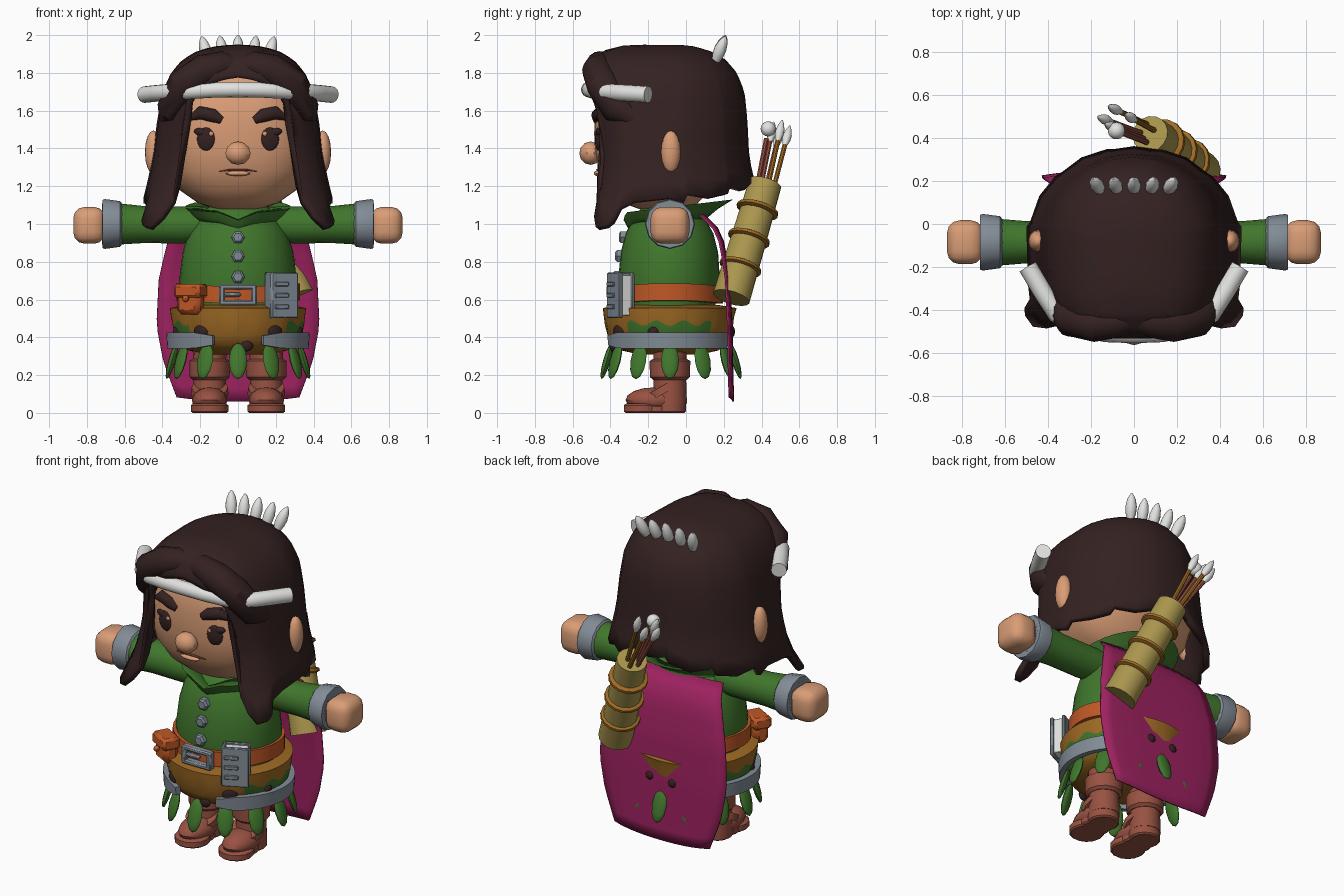
import bpy, bmesh, math
from math import sin, cos, radians, pi, copysign
from mathutils import Vector, Matrix, Euler

old = bpy.data.objects.get("Cube")
if old:
    bpy.data.objects.remove(old, do_unlink=True)


def material(name, r, g, b):
    col = [(c / 255 / 12.92 if c < 11 else ((c / 255 + 0.055) / 1.055) ** 2.4) for c in (r, g, b)] + [1]
    m = bpy.data.materials.new(name)
    m.use_nodes = True
    m.diffuse_color = col
    m.node_tree.nodes["Principled BSDF"].inputs["Base Color"].default_value = col
    return m


HAIR = material("dark brown", 52, 33, 33)
SKIN = material("skin", 218, 157, 118)
GREEN = material("leaf green", 64, 118, 44)
BONE = material("bone white", 226, 226, 224)
STEEL = material("steel grey", 130, 140, 150)
ORANGE = material("orange leather", 192, 88, 38)
GOLD = material("golden brown", 158, 106, 36)
CAPE = material("magenta cloth", 158, 34, 96)
BOOT = material("red brown leather", 152, 82, 66)
TAN = material("olive tan", 170, 150, 78)
CY = -0.085  # depth of the body axis
made = []


def finish(name, bm, *mats):
    bmesh.ops.recalc_face_normals(bm, faces=bm.faces)
    me = bpy.data.meshes.new(name)
    bm.to_mesh(me)
    bm.free()
    for m in mats:
        me.materials.append(m)
    ob = bpy.data.objects.new(name, me)
    bpy.context.collection.objects.link(ob)
    made.append(ob)
    return ob


def bridge(bm, rows, loop=True, caps=True):
    n = len(rows[0])
    for r0, r1 in zip(rows, rows[1:]):
        for i in range(n if loop else n - 1):
            j = (i + 1) % n
            bm.faces.new((r0[i], r0[j], r1[j], r1[i]))
    if caps:
        bm.faces.new(rows[0])
        bm.faces.new(rows[-1])


def section(a, w, yf, yb, nf=2.0, nb=2.0):
    """Point on a rounded outline; angle 0 is the front."""
    s, c = sin(a), cos(a)
    n = nf if c > 0 else nb
    depth = CY - yf if c > 0 else yb - CY
    return (copysign(abs(s) ** (2 / n), s) * w, CY - copysign(abs(c) ** (2 / n), c) * depth)


def loft(name, rings, *mats, seg=32, nf=2.0, caps=True, warp=lambda x, y, z: 0):
    bm = bmesh.new()
    rows = []
    for z, w, yf, yb in rings:
        outline = [section(2 * pi * i / seg, w, yf, yb, nf) for i in range(seg)]
        rows.append([bm.verts.new((x, y, z + warp(x, y, z))) for x, y in outline])
    bridge(bm, rows, caps=caps)
    return finish(name, bm, *mats)


def tube(name, pts, radii, mat, seg=12):
    bm = bmesh.new()
    pts = [Vector(p) for p in pts]
    rows = []
    for i, p in enumerate(pts):
        q = (pts[min(i + 1, len(pts) - 1)] - pts[max(i - 1, 0)]).to_track_quat('Z', 'Y')
        rows.append([bm.verts.new(p + q @ Vector((cos(t), sin(t), 0)) * radii[i])
                     for t in (2 * pi * k / seg for k in range(seg))])
    bridge(bm, rows)
    return finish(name, bm, mat)


def place(loc, rot, scale):
    return Matrix.LocRotScale(Vector(loc), Euler(rot), Vector(scale))


def ball(name, loc, scale, mat, rot=(0, 0, 0), seg=16):
    bm = bmesh.new()
    bmesh.ops.create_uvsphere(bm, u_segments=seg, v_segments=max(6, seg // 2), radius=1)
    bm.transform(place(loc, rot, scale))
    return finish(name, bm, mat)


def box(name, loc, size, mat, rot=(0, 0, 0), bevel=0.008, segs=1):
    bm = bmesh.new()
    bmesh.ops.create_cube(bm, size=1)
    bm.transform(Matrix.Diagonal((*size, 1)))
    bmesh.ops.bevel(bm, geom=bm.edges[:], offset=bevel, segments=segs, profile=0.5, affect='EDGES')
    bm.transform(place(loc, rot, (1, 1, 1)))
    return finish(name, bm, mat)


def lerp_table(table, z):
    """Interpolate rows (key, values...) listed by falling key."""
    for a, b in zip(table, table[1:]):
        if z >= b[0]:
            t = min(1, max(0, (z - a[0]) / (b[0] - a[0])))
            return [p + (q - p) * t for p, q in zip(a[1:], b[1:])]
    return table[-1][1:]


# Head and face
loft("head", [(1.08, .12, -.25, 0), (1.11, .21, -.33, .06), (1.18, .31, -.41, .13), (1.28, .385, -.46, .2),
              (1.4, .41, -.485, .26), (1.55, .4, -.485, .27), (1.68, .36, -.47, .25), (1.8, .3, -.4, .2),
              (1.88, .15, -.3, .1)], SKIN, nf=2.6)
ball("nose", (0, -.505, 1.375), (.07, .06, .062), SKIN, seg=10)
ball("lower_lip", (0, -.468, 1.268), (.065, .02, .014), SKIN)
tube("mouth_line", [(-.1, -.455, 1.278), (-.04, -.47, 1.287), (.04, -.47, 1.287), (.1, -.455, 1.278)],
     [.003, .006, .006, .003], BOOT, 6)
for s, side in ((1, "left"), (-1, "right")):
    ball(side + "_eye", (s * .168, -.465, 1.45), (.05, .016, .062), HAIR, (0, 0, s * .15))
    ball(side + "_lash", (s * .2, -.462, 1.487), (.034, .014, .02), HAIR, (0, s * -.2, s * .2))
    ball(side + "_eye_glint", (s * .142, -.483, 1.478), (.011, .005, .013), SKIN, seg=8)
    tube(side + "_eyebrow", [(s * .085, -.47, 1.548), (s * .13, -.465, 1.573), (s * .2, -.452, 1.588),
                             (s * .268, -.43, 1.555)], [.022, .037, .036, .008], HAIR)
    ball(side + "_ear", (s * .448, -.08, 1.38), (.045, .052, .115), SKIN)

# Hair shell: columns fall from the crown to a ragged hem that leaves the face open
hair_profile = [(1.95, .01, -.2, -.06), (1.945, .1, -.33, .02), (1.92, .21, -.43, .12), (1.87, .295, -.5, .21),
                (1.8, .355, -.535, .27), (1.7, .4, -.53, .31), (1.55, .428, -.49, .325), (1.35, .452, -.465, .335),
                (1.2, .485, -.485, .37), (1.1, .51, -.52, .38), (.98, .575, -.575, .4)]
hem = [(0, 1.775), (3, 1.765), (8, 1.75), (14, 1.735), (20, 1.7), (26, 1.64), (30, 1.53), (32, 1.12), (38, 1.04),
       (46, .985), (56, .995), (61, 1.02), (65, 1.09), (75, 1.12), (90, 1.14), (99, 1.11), (102, 1.16), (118, 1.14),
       (132, 1.16), (135, 1.2), (150, 1.18), (165, 1.22), (168, 1.25)]
columns = [(-a, z) for a, z in hem[:0:-1]] + hem + [(180, 1.23)]
bm = bmesh.new()
rows = []
for k in range(1, 19):
    row = []
    for a, zb in columns:
        z = 1.95 + (zb - 1.95) * (k / 18) ** 2
        x, y = section(radians(a), *lerp_table(hair_profile, z), 3.4, 2.0)
        row.append(bm.verts.new((x, y, z)))
    rows.append(row)
bridge(bm, rows, caps=False)
bm.faces.new(rows[0])
thick = finish("hair", bm, HAIR).modifiers.new("thickness", 'SOLIDIFY')
thick.thickness = .035
for s, side in ((1, "left"), (-1, "right")):
    tube(side + "_fringe", [(0, -.44, 1.83), (s * .08, -.455, 1.84), (s * .18, -.465, 1.815),
                            (s * .285, -.44, 1.74), (s * .345, -.36, 1.61), (s * .39, -.2, 1.5)],
         [.055, .075, .085, .09, .085, .02], HAIR, 16)

# Bone headband and crown spikes
band = [(.495, -.2, 1.685), (.43, -.31, 1.692), (.36, -.42, 1.698), (.26, -.485, 1.702), (.13, -.51, 1.71)]
path = band + [(0, -.515, 1.712)] + [(-x, y, z) for x, y, z in band[::-1]]
tube("bone_headband", path, [.044] * 3 + [.041] * 5 + [.044] * 3, BONE, 16)
for i in range(-2, 3):
    base, tip = Vector((i * .078, .155, 1.86)), Vector((i * .096, .21, 2 - abs(i) * .004))
    tube("crown_spike", [base.lerp(tip, t) for t in (0, .25, .5, .75, .9, 1)],
         [.02, .03, .032, .025, .015, .004], BONE, 12)

# Torso, collar and buttons
loft("tunic", [(.54, .29, -.34, .15), (.7, .312, -.36, .18), (.85, .293, -.345, .17), (.95, .265, -.32, .145),
               (1.03, .22, -.28, .1), (1.08, .17, -.24, .05), (1.12, .1, -.18, 0)], GREEN)
collar = loft("collar", [(1.0, .2, -.27, .1), (1.05, .25, -.31, .17), (1.09, .28, -.33, .25), (1.085, .2, -.24, .16)],
              GREEN, caps=False,
              warp=lambda x, y, z: .12 * (y - CY) - (.04 * max(0, 1 - abs(x) / .1) if y < CY else 0))
collar.modifiers.new("thickness", 'SOLIDIFY').thickness = .012
for z, y in ((.72, -.36), (.83, -.347), (.93, -.328)):
    tube("button", [(0, y + .02, z), (0, y - .018, z), (0, y - .028, z)], [.036, .036, .024], STEEL, 6)

# Skirt: golden with a green wavy-topped panel on each side
WAVE = .475
skirt = loft("skirt", [(.31, .17, -.25, .08), (.33, .26, -.34, .17), (.36, .31, -.39, .21), (.41, .335, -.415, .235),
                       (WAVE, .35, -.43, .25), (.51, .355, -.435, .255), (.555, .36, -.44, .268),
                       (.57, .29, -.36, .18)], GOLD, GREEN, seg=96,
             warp=lambda x, y, z: .015 * sin(15 * math.atan2(x, CY - y)) if z == WAVE else 0)
for p in skirt.data.polygons:
    if abs(sin(math.atan2(p.center.x, CY - p.center.y))) > .76 and .37 < p.center.z < .46:
        p.material_index = 1
for a, z, r in ((-.62, .43, .045), (.62, .43, .045), (.15, .355, .034), (-1.3, .43, .03), (1.3, .43, .03),
                (pi - .24, .435, .03), (pi + .24, .425, .03)):
    w, yf, yb = lerp_table([(.57, .36, -.44, .27), (.45, .345, -.425, .25), (.36, .31, -.39, .25)], z)
    x, y = section(a, w, yf, yb)
    ball("skirt_spot", (x, y, z), (r, .018, r * .9), HAIR, (0, 0, a), 12)

# Split steel hoop with tapered front ends
for s, side in ((1, "left"), (-1, "right")):
    bm = bmesh.new()
    rows = []
    for k in range(25):
        a = radians(21 + 132 * k / 24)
        h = .042 * min(1, .6 + k / 8)
        row = []
        for d, dz in ((0, -h), (.03, -h), (.035, h), (0, h)):
            x, y = section(a, .345 + d, -.405 - d, .225 + d)
            row.append(bm.verts.new((x * s, y, .384 + dz)))
        rows.append(row)
    bridge(bm, rows)
    finish(side + "_hoop", bm, STEEL)

# Hanging leaves
for i in range(12):
    a = 2 * pi * i / 12
    x, y = section(a, .35, -.42, .262)
    ball("hanging_leaf", (x, y, .275), (.048, .019, .1), GREEN, (-.28, 0, a), 12)

# Belt, buckle, pouch and book
loft("belt", [(.58, .3, -.35, .16), (.58, .328, -.378, .195), (.67, .328, -.378, .195), (.67, .3, -.35, .16)],
     ORANGE, warp=lambda x, y, z: .15 * x * x)
for z in (.583, .668):
    box("buckle_bar", (0, -.393, z), (.2, .045, .028), STEEL)
for x in (-.085, .085):
    box("buckle_side", (x, -.393, .626), (.03, .045, .11), STEEL)
box("buckle_pin", (-.03, -.395, .626), (.09, .03, .024), STEEL)
turn = (0, 0, -.5)
box("pouch", (-.25, -.34, .59), (.14, .09, .14), ORANGE, turn, .025)
box("pouch_flap", (-.25, -.342, .645), (.155, .11, .075), ORANGE, turn, .015)
ball("pouch_stud", (-.278, -.398, .605), (.018, .018, .018), ORANGE, seg=8)
out, turn = Vector((sin(.45), -cos(.45), 0)), (0, 0, .45)
book = Vector((.23, -.345, .622))
for d in (-.036, .036):
    box("book_cover", book + out * d, (.155, .02, .24), STEEL, turn, .005)
box("book_pages", book, (.135, .06, .215), BONE, turn, .003)
box("book_spine", book - Vector((cos(.45), sin(.45), 0)) * .07, (.02, .08, .24), STEEL, turn, .006)
for z in (-.06, 0, .06):
    box("book_clasp", book + out * .05 + Vector((-.02, -.008, z)), (.08, .014, .024), STEEL, turn, .004)

# Arms and boots
for s, side in ((1, "left"), (-1, "right")):
    tube(side + "_sleeve", [(s * .12, CY, 1.0), (s * .3, CY, .995), (s * .5, CY, .997), (s * .63, CY, 1.0)],
         [.09, .098, .098, .109], GREEN, 16)
    tube(side + "_cuff", [(s * x, CY, 1) for x in (.612, .624, .705, .718, .719, .69)],
         [.105, .121, .132, .127, .1, .09], STEEL, 12)
    box(side + "_hand", (s * .787, CY, .993), (.17, .205, .195), SKIN, (0, 0, 0), .06, 3)
    x = s * .15
    tube(side + "_boot_shaft", [(x, CY, .05), (x, CY, .2), (x, CY, .36)], [.09, .085, .09], BOOT, 16)
    tube(side + "_boot_cuff", [(x, CY, z) for z in (.175, .19, .275, .285)], [.09, .106, .108, .09], BOOT, 12)
    ball(side + "_boot_foot", (x, -.17, .068), (.094, .15, .067), BOOT)
    for name, y, r, h in (("toe_sole", -.232, .1, .05), ("arch_sole", -.16, .088, .045), ("heel_sole", -.088, .09, .06)):
        tube(side + "_boot_" + name, [(x, y, z) for z in (0, .008, h - .01, h)],
             [r - .01, r, r, r - .014], BOOT, 14)
    tube(side + "_boot_strap", [(x, -.12, .1), (x, -.14, .135)], [.1, .096], BOOT, 14)

# Cape
cape_profile = [(1.05, .31, .1), (1.0, .335, .16), (.9, .375, .205), (.7, .42, .236), (.45, .432, .247),
                (.25, .395, .25), (.06, .325, .255)]
bm = bmesh.new()
rows = []
for k in range(15):
    z = 1.05 - .99 * k / 14
    w, y = lerp_table(cape_profile, z)
    rows.append([bm.verts.new((w * u / 6, y - .02 * (u / 6) ** 4, z + .022 * (u / 6) ** 2 * k / 14))
                 for u in range(-6, 7)])
bridge(bm, rows, loop=False, caps=False)
finish("cape", bm, CAPE).modifiers.new("thickness", 'SOLIDIFY').thickness = .01

# Quiver, hoops and arrows
low, top = Vector((.31, .24, .61)), Vector((.075, .42, 1.215))
tube("quiver", [low, low.lerp(top, .5), top, top, top.lerp(low, .05)], [.1, .095, .087, .07, .068], TAN, 16)
for t in (.27, .52, .77):
    tube("quiver_hoop", [low.lerp(top, t + d) for d in (-.025, -.012, .012, .025)], [.095, .114, .112, .09], GOLD, 16)
for tip in ((-.17, .5, 1.51), (-.12, .55, 1.52), (-.04, .51, 1.55), (-.135, .465, 1.54), (-.095, .44, 1.53)):
    tip = Vector(tip)
    root = top + Vector(((tip.x + .11) * .5, (tip.y - .5) * .8, -.04))
    along = (tip - root).normalized()
    tube("arrow_shaft", [root, tip - along * .09], [.013, .013], GOLD if tip.y > .5 else BOOT, 8)
    if tip.y < .45:
        ball("arrow_knob", tip - along * .03, (.04, .04, .04), BONE)
    else:
        tube("arrow_tip", [tip - along * d for d in (.12, .085, .055, .02, 0)], [.013, .023, .023, .013, .003], BONE, 12)

# Smooth shading with sharp creases
for ob in bpy.context.selected_objects:
    ob.select_set(False)
for ob in made:
    ob.select_set(True)
bpy.context.view_layer.objects.active = made[0]
bpy.ops.object.shade_smooth_by_angle(angle=radians(38))
